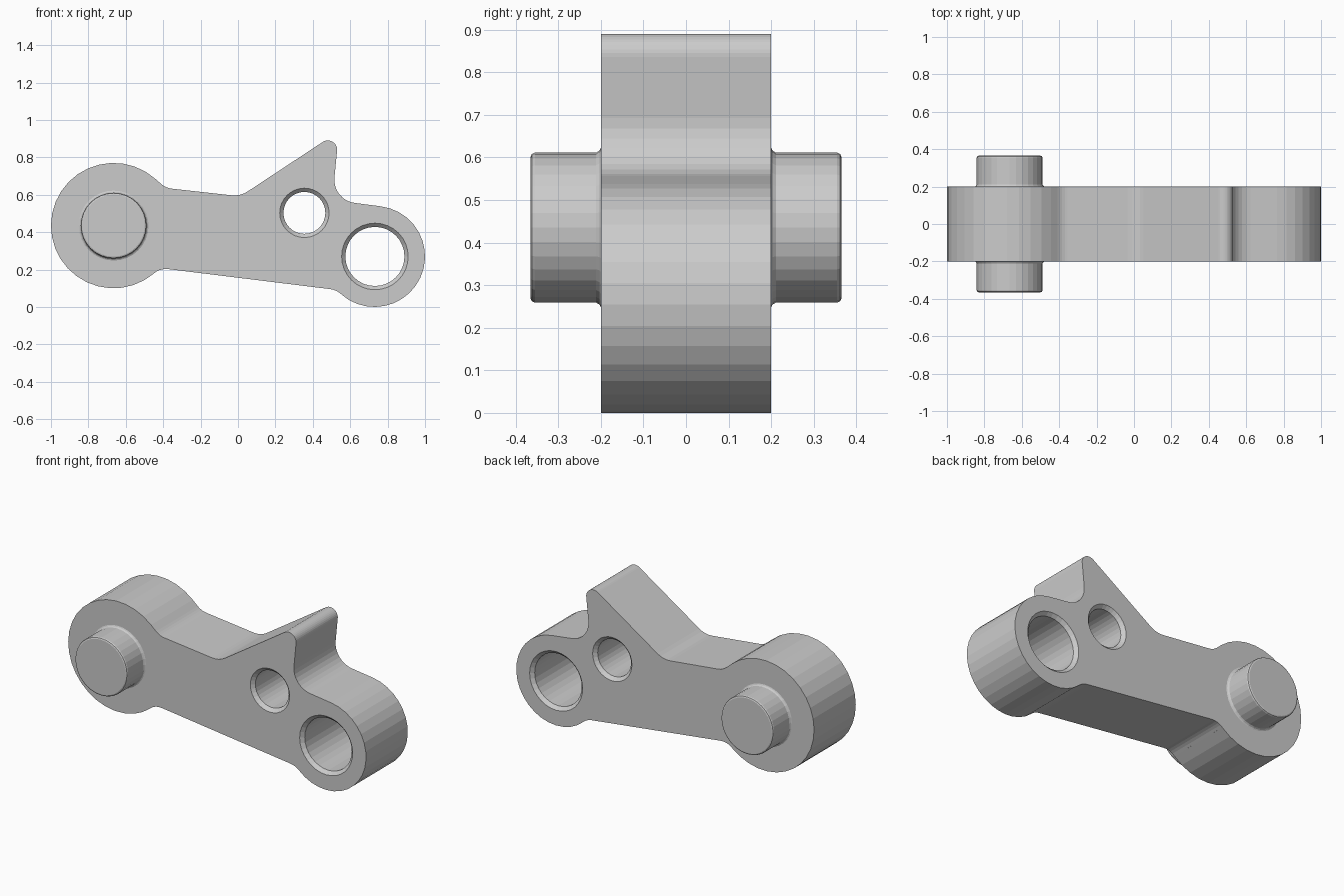
import bpy, bmesh
from math import atan2, sqrt, sin, cos, pi, radians, ceil

if "Cube" in bpy.data.objects:
    bpy.data.objects.remove(bpy.data.objects["Cube"])

HALF = 0.2                     # half thickness of the arm
STEP = radians(11.25)          # facet angle of round edges

grey = bpy.data.materials.new("light grey")
grey.diffuse_color = (0.6, 0.6, 0.6, 1)
grey.use_nodes = True
grey.node_tree.nodes["Principled BSDF"].inputs["Base Color"].default_value = grey.diffuse_color


def add_object(name, bm):
    bmesh.ops.recalc_face_normals(bm, faces=bm.faces[:])
    mesh = bpy.data.meshes.new(name)
    bm.to_mesh(mesh)
    bm.free()
    mesh.materials.append(grey)
    obj = bpy.data.objects.new(name, mesh)
    bpy.context.collection.objects.link(obj)
    return obj


def belt(circles):
    """Outline tangent to a chain of circles; a negative radius is a concave fillet."""
    n = len(circles)
    heading = []
    for i in range(n):
        (x0, z0, r0), (x1, z1, r1) = circles[i], circles[(i + 1) % n]
        dx, dz, dr = x1 - x0, z1 - z0, r1 - r0
        run = sqrt(max(dx * dx + dz * dz - dr * dr, 0))
        heading.append(atan2(dz, dx) - atan2(dr, run))
    points = []
    for i, (x, z, r) in enumerate(circles):
        start = heading[i - 1]
        turn = (heading[i] - start) % (2 * pi)
        if r < 0:
            turn -= 2 * pi
        count = max(2, ceil(abs(turn) / STEP))
        for k in range(count + 1):
            a = start + turn * k / count
            points.append((x + r * sin(a), z - r * cos(a)))
    return points


def lathe(name, cx, cz, profile, sides=32):
    """Closed solid turned about a y-axis line, from (y, radius) pairs."""
    bm = bmesh.new()
    rings = [[bm.verts.new((cx + r * cos(2 * pi * k / sides), y,
                            cz + r * sin(2 * pi * k / sides)))
              for k in range(sides)] for y, r in profile]
    for a, b in zip(rings, rings[1:]):
        for k in range(sides):
            j = (k + 1) % sides
            bm.faces.new((a[k], a[j], b[j], b[k]))
    bm.faces.new(rings[0])
    bm.faces.new(rings[-1])
    return add_object(name, bm)


# Arm: big end, small end and pointed tooth joined by fillets
outline = belt([
    (0.73, 0.27, 0.27),        # small end
    (0.64, 0.68, -0.125),      # notch beside the tooth
    (0.48, 0.84, 0.05),        # tooth tip
    (-0.02, 0.726, -0.13),     # valley before the tooth
    (-0.344, 0.732, -0.10),    # upper neck
    (-0.665, 0.435, 0.335),    # big end
    (-0.385, 0.103, -0.10),    # lower neck
    (0.482, -0.004, -0.10),    # lower fillet at the small end
])
bm = bmesh.new()
face = bm.faces.new([bm.verts.new((x, -HALF, z)) for x, z in outline])
side = bmesh.ops.extrude_face_region(bm, geom=[face], use_keep_orig=True)
bmesh.ops.translate(bm, vec=(0, 2 * HALF, 0),
                    verts=[v for v in side["geom"] if isinstance(v, bmesh.types.BMVert)])
bmesh.ops.remove_doubles(bm, verts=bm.verts[:], dist=0.0005)
arm = add_object("arm", bm)

# Two through holes, chamfered on both faces
for name, x, z, r in (("small_hole_cutter", 0.355, 0.503, 0.112),
                      ("large_hole_cutter", 0.732, 0.27, 0.158)):
    cutter = lathe(name, x, z, [(-0.22, r + 0.04), (-0.18, r), (0.18, r), (0.22, r + 0.04)])
    cutter.hide_render = True
    cutter.display_type = 'WIRE'
    cut = arm.modifiers.new(name, 'BOOLEAN')
    cut.operation = 'DIFFERENCE'
    cut.solver = 'EXACT'
    cut.object = cutter

# Pin through the big end, with chamfered tips and a small root fillet
half_pin = [(0.19, 0.187), (0.2, 0.187), (0.203, 0.181), (0.211, 0.176),
            (0.355, 0.176), (0.362, 0.173), (0.365, 0.166)]
lathe("pin", -0.665, 0.435, [(-y, r) for y, r in reversed(half_pin)] + half_pin)
